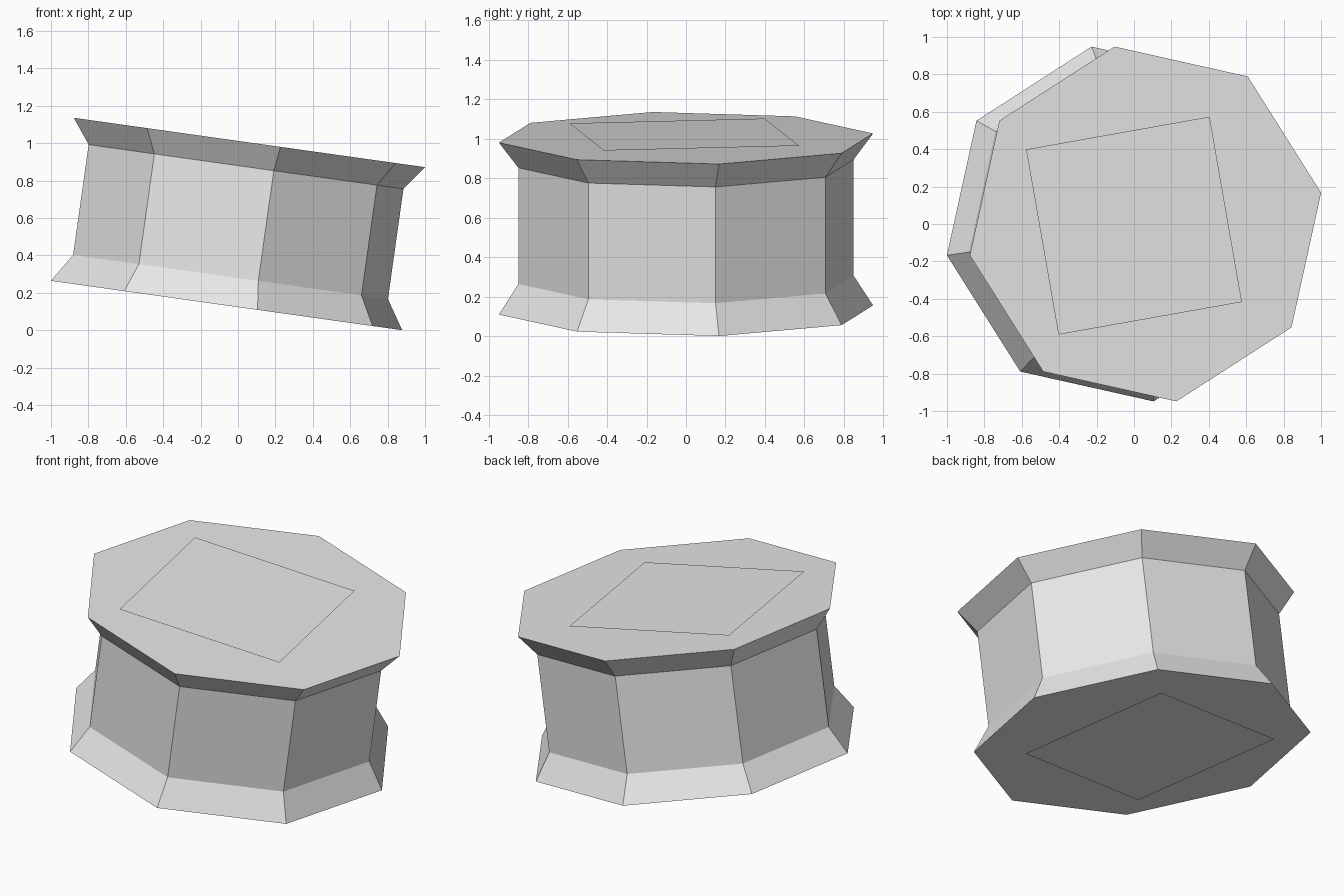
import bpy, bmesh, math
from mathutils import Matrix

if "Cube" in bpy.data.objects:
    bpy.data.objects.remove(bpy.data.objects["Cube"])

TILT = math.radians(8.0)
TURN = math.radians(10.0)
PLACE = Matrix.Translation((0, 0, 0.568)) @ Matrix.Rotation(TILT, 4, 'Y')

grey = bpy.data.materials.new("light_grey")
grey.diffuse_color = (0.8, 0.8, 0.8, 1)
grey.use_nodes = True
grey.node_tree.nodes["Principled BSDF"].inputs["Base Color"].default_value = grey.diffuse_color


def ring(bm, radius, z, sides, turn, cx=0.0, cy=0.0):
    step = 2 * math.pi / sides
    return [bm.verts.new((cx + radius * math.cos(turn + i * step),
                          cy + radius * math.sin(turn + i * step), z))
            for i in range(sides)]


def finish(bm, name):
    me = bpy.data.meshes.new(name)
    bm.to_mesh(me)
    bm.free()
    me.materials.append(grey)
    me.transform(PLACE)
    ob = bpy.data.objects.new(name, me)
    bpy.context.collection.objects.link(ob)


# Eight-sided spool body: flared rims around a straight waist
bm = bmesh.new()
profile = [(0.963, -0.44), (0.863, -0.286), (0.863, 0.309), (0.963, 0.44)]
rings = [ring(bm, r, z, 8, TURN) for r, z in profile]
for lower, upper in zip(rings, rings[1:]):
    for i in range(8):
        j = (i + 1) % 8
        bm.faces.new((lower[i], lower[j], upper[j], upper[i]))
bm.faces.new(rings[-1])
bm.faces.new(rings[0][::-1])
finish(bm, "spool_body")

# Square flat panels just off each end
for name, z in (("top_panel", 0.449), ("bottom_panel", -0.449)):
    bm = bmesh.new()
    corners = ring(bm, 0.711, z, 4, TURN + math.pi / 4, -0.063, -0.009)
    bm.faces.new(corners if z > 0 else corners[::-1])
    finish(bm, name)
